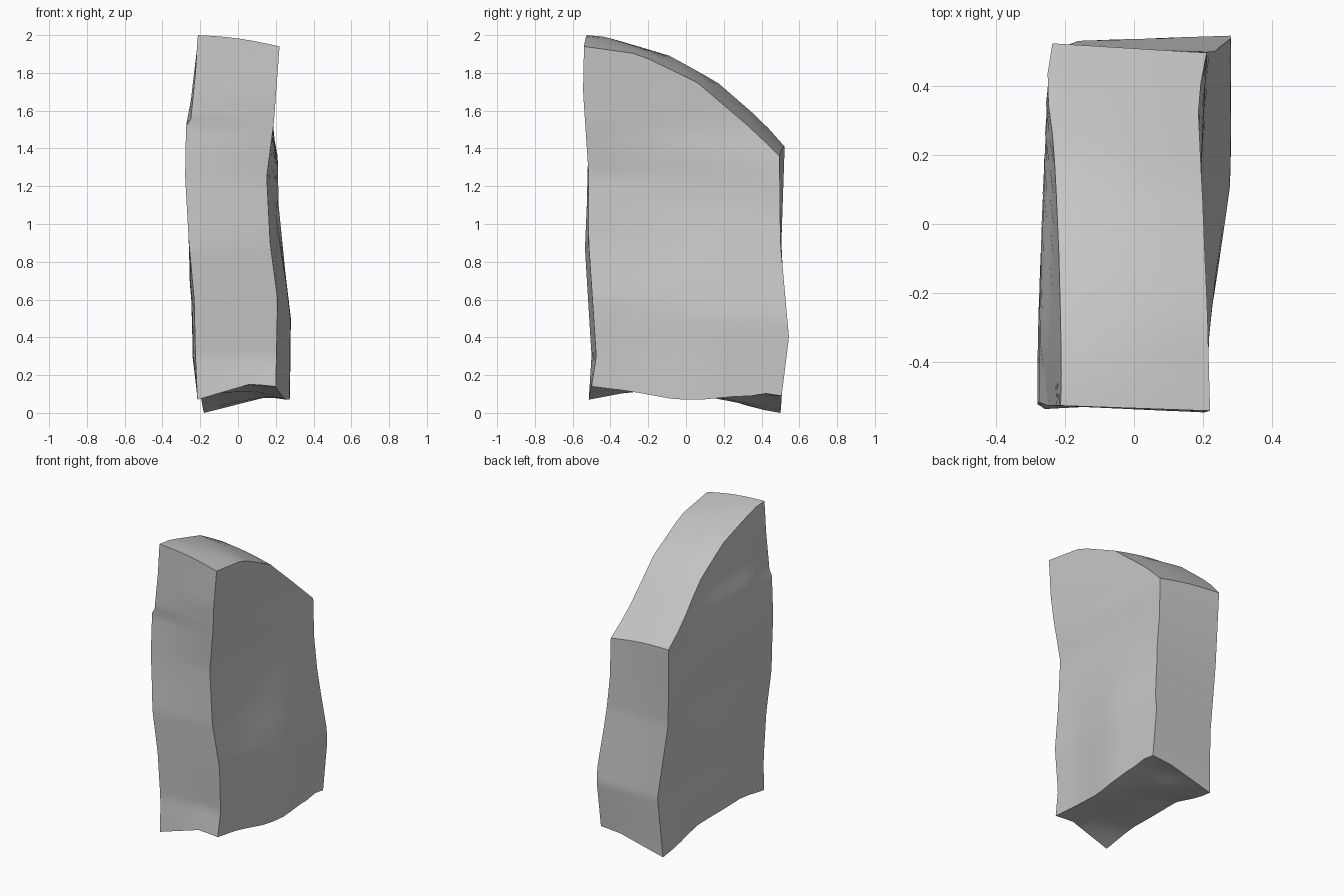
import bpy
import bmesh
from math import sin, cos, pi

cube = bpy.data.objects.get("Cube")
if cube:
    bpy.data.objects.remove(cube, do_unlink=True)


def interp(points, u):
    """Piecewise-linear profile, constant beyond its ends."""
    if u <= points[0][0]:
        return points[0][1]
    for (a, va), (b, vb) in zip(points, points[1:]):
        if u <= b:
            return va + (vb - va) * (u - a) / (b - a)
    return points[-1][1]


def lerp(a, b, f):
    return a + (b - a) * f


# Corner edges: x against height
LEFT_FRONT_X = [(.07, -.215), (.3, -.225), (.6, -.232), (.9, -.26), (1.25, -.28), (1.53, -.275),
                (1.8, -.24), (2, -.212)]
LEFT_BACK_X = [(0, -.18), (.4, -.16), (.9, -.222), (1.4, -.235), (1.55, -.25), (1.8, -.235)]
RIGHT_FRONT_X = [(.14, .2), (.6, .21), (.9, .17), (1.25, .152), (1.54, .19), (1.94, .22)]
RIGHT_BACK_X = [(.08, .275), (.5, .28), (.75, .25), (1.1, .215), (1.36, .21), (1.5, .185), (1.9, .2)]

# Corner edges: y against height
LEFT_FRONT_Y = [(.07, -.515), (.3, -.5), (.87, -.535), (1.1, -.525), (1.52, -.515), (1.56, -.525), (2, -.525)]
RIGHT_FRONT_Y = [(.14, -.5), (.3, -.475), (.9, -.515), (1.25, -.515), (1.7, -.545), (1.94, -.54)]
LEFT_BACK_Y = [(0, .5), (.4, .53), (.9, .505), (1.4, .522)]
RIGHT_BACK_Y = [(.08, .505), (.4, .545), (.9, .5), (1.35, .495)]

# Rims: height against depth
LEFT_TOP = [(0, 2), (.1, 1.99), (.42, 1.89), (.66, 1.75), (.88, 1.55), (1, 1.41)]
RIGHT_TOP = [(0, 1.94), (.28, 1.9), (.58, 1.75), (.86, 1.5), (1, 1.36)]
LEFT_BOTTOM = [(0, .07), (.22, .113), (.65, .095), (1, 0)]
RIGHT_BOTTOM = [(0, .14), (.2, .115), (.42, .075), (.85, .09), (.9, .105), (1, .09)]
BOTTOM_ARCH = [(0, 0), (.68, .035), (1, 0)]
BOTTOM_RIDGE = [(.42, 0), (.7, .04), (1, 0)]

# Side relief: bulge, dent and front notch of the left face, sweep of the right face
LEFT_BULGE = [(.05, 0), (.3, .028), (.7, .024), (.95, 0)]
LEFT_DENT = [(1.52, 0), (1.65, .018), (1.9, .012)]
LEFT_NOTCH = [(1.52, 0), (1.55, .022), (1.8, .015), (1.98, 0)]
RIGHT_SWEEP = [(0, 0), (.2, .16), (.4, .6), (.6, 1)]
SWEEP_FADE = [(.7, 1), (1.1, 0)]


def underside(u, t):
    """Hollow underside with a ridge from the left back corner to the right rim."""
    z = lerp(interp(LEFT_BOTTOM, t), interp(RIGHT_BOTTOM, t), u)
    ridge = abs(u - (1 - t) / .58)
    return z + interp(BOTTOM_ARCH, u) * (1 - t / 2) - interp(BOTTOM_RIDGE, t) * max(0, 1 - 2 * ridge)


def stone_point(u, t, s):
    """Map unit coordinates (width, depth, height) onto the worn slab."""
    top = lerp(interp(LEFT_TOP, t), interp(RIGHT_TOP, t), u) + .012 * sin(pi * u)
    z = lerp(underside(u, t), top, s)
    left = lerp(interp(LEFT_FRONT_X, z), interp(LEFT_BACK_X, z), 1 - cos(t * pi / 2))
    left += (interp(LEFT_DENT, z) - interp(LEFT_BULGE, z)) * sin(pi * t)
    left += interp(LEFT_NOTCH, z) * max(0, 1 - 6 * t)
    sweep = lerp(t, interp(RIGHT_SWEEP, t), interp(SWEEP_FADE, z))
    right = lerp(interp(RIGHT_FRONT_X, z), interp(RIGHT_BACK_X, z), sweep)
    front = lerp(interp(LEFT_FRONT_Y, z), interp(RIGHT_FRONT_Y, z), u)
    back = lerp(interp(LEFT_BACK_Y, z), interp(RIGHT_BACK_Y, z), u)
    return lerp(left, right, u), lerp(front, back, t), z


# Shell of the stone: six gridded sides sharing their edge points
COUNTS = (6, 12, 48)
bm = bmesh.new()
shell = {}


def shell_vert(key):
    if key not in shell:
        shell[key] = bm.verts.new(stone_point(*(k / n for k, n in zip(key, COUNTS))))
    return shell[key]


for axis in range(3):
    a, b = (axis + 1) % 3, (axis + 2) % 3
    for level in (0, COUNTS[axis]):
        for i in range(COUNTS[a]):
            for j in range(COUNTS[b]):
                corners = []
                for di, dj in ((0, 0), (1, 0), (1, 1), (0, 1)):
                    key = [0, 0, 0]
                    key[axis], key[a], key[b] = level, i + di, j + dj
                    corners.append(shell_vert(tuple(key)))
                bm.faces.new(corners if level else corners[::-1])

bmesh.ops.recalc_face_normals(bm, faces=bm.faces)
mesh = bpy.data.meshes.new("stone_slab")
bm.to_mesh(mesh)
bm.free()
stone = bpy.data.objects.new("stone_slab", mesh)
bpy.context.collection.objects.link(stone)

# Plain grey stone
grey = bpy.data.materials.new("grey_stone")
grey.use_nodes = True
colour = (.58, .58, .58, 1)
grey.diffuse_color = colour
grey.node_tree.nodes["Principled BSDF"].inputs["Base Color"].default_value = colour
mesh.materials.append(grey)

# Soft faces with crisp rims
bpy.ops.object.select_all(action='DESELECT')
stone.select_set(True)
bpy.context.view_layer.objects.active = stone
bpy.ops.object.shade_smooth_by_angle(angle=pi / 5)
